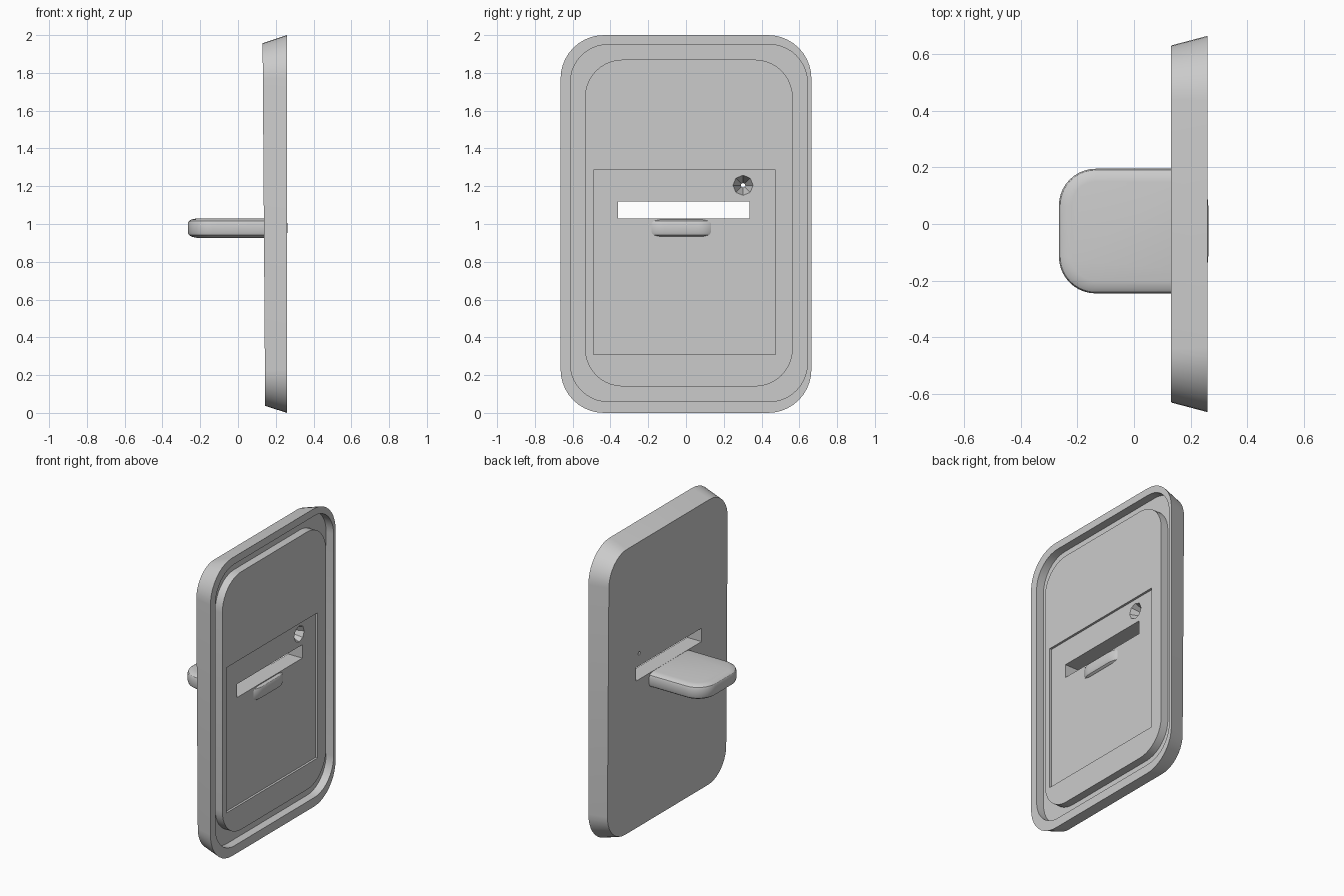
import bpy, bmesh
from math import cos, sin, pi, radians
from mathutils import Matrix, Vector

if "Cube" in bpy.data.objects:
    bpy.data.objects.remove(bpy.data.objects["Cube"])

grey = bpy.data.materials.new("plain grey")
grey.use_nodes = True
colour = (0.6, 0.6, 0.6, 1)
grey.diffuse_color = colour
grey.node_tree.nodes["Principled BSDF"].inputs["Base Color"].default_value = colour


def finish(name, bm):
    bmesh.ops.recalc_face_normals(bm, faces=bm.faces)
    mesh = bpy.data.meshes.new(name)
    bm.to_mesh(mesh)
    bm.free()
    mesh.materials.append(grey)
    obj = bpy.data.objects.new(name, mesh)
    bpy.context.collection.objects.link(obj)
    return obj


def select(obj):
    bpy.ops.object.select_all(action="DESELECT")
    obj.select_set(True)
    bpy.context.view_layer.objects.active = obj


def rounded_rect(cu, cv, hu, hv, radius, steps=10):
    """Counter-clockwise outline with rounded corners."""
    points = []
    for quarter, (su, sv) in enumerate([(1, 1), (-1, 1), (-1, -1), (1, -1)]):
        for i in range(steps + 1):
            a = (quarter + i / steps) * pi / 2
            points.append((cu + su * (hu - radius) + radius * cos(a),
                           cv + sv * (hv - radius) + radius * sin(a)))
    return points


def loft(name, rings, place):
    """Join outlines of equal length in order and cap both ends."""
    bm = bmesh.new()
    loops = [[bm.verts.new(place(u, v, w)) for u, v in outline]
             for outline, w in rings]
    for low, high in zip(loops, loops[1:]):
        for i in range(len(low)):
            j = (i + 1) % len(low)
            bm.faces.new((low[i], low[j], high[j], high[i]))
    bm.faces.new(loops[0][::-1])
    bm.faces.new(loops[-1])
    return finish(name, bm)


def box(name, low, high):
    bm = bmesh.new()
    low, high = Vector(low), Vector(high)
    size = Matrix.Diagonal((*(high - low), 1))
    bmesh.ops.create_cube(bm, size=1,
                          matrix=Matrix.Translation((low + high) / 2) @ size)
    return finish(name, bm)


def cut(target, cutter):
    cutter.hide_render = True
    mod = target.modifiers.new("cut", "BOOLEAN")
    mod.operation = "DIFFERENCE"
    mod.solver = "EXACT"
    mod.object = cutter
    select(target)
    bpy.ops.object.modifier_apply(modifier=mod.name)
    bpy.data.objects.remove(cutter)


FRONT, GROOVE, FLOOR = 0.26, 0.205, 0.243

# Plate: tapered side, rim, groove and raised centre panel
groove_outer = rounded_rect(0.015, 1.005, 0.627, 0.945, 0.2)
panel_edge = rounded_rect(0.015, 1.005, 0.55, 0.865, 0.2)
plate = loft("plate", [
    (rounded_rect(0, 0.997, 0.63, 0.96, 0.19), 0.137),
    (rounded_rect(0, 1.0, 0.664, 1.0, 0.23), FRONT),
    (groove_outer, FRONT),
    (groove_outer, GROOVE),
    (panel_edge, GROOVE),
    (panel_edge, FRONT - 0.002),
], lambda u, v, w: (w, u, v))

# Back face leans slightly
for vert in plate.data.vertices:
    if vert.co.x < 0.15:
        vert.co.x -= 0.007 * (vert.co.z - 1)

# Shallow rectangular recess and through slot
cut(plate, box("recess_cutter", (FLOOR, -0.49, 0.31), (0.4, 0.475, 1.285)))
cut(plate, box("slot_cutter", (0, -0.36, 1.03), (0.4, 0.335, 1.12)))

# Faceted conical hole, its tip just piercing the back
bm = bmesh.new()
bmesh.ops.create_cone(bm, cap_ends=True, segments=8, radius1=0.06, radius2=0.002,
                      depth=0.15,
                      matrix=Matrix.Translation((0.185, 0.302, 1.205))
                      @ Matrix.Rotation(-pi / 2, 4, "Y"))
cut(plate, finish("cone_cutter", bm))

# Tab: rounded slab reaching through the plate
layers = [(0.927, 0.045), (0.933, 0.018), (0.942, 0.005), (0.955, 0),
          (1.003, 0), (1.015, 0.005), (1.024, 0.018), (1.029, 0.045)]
tab = loft("tab", [
    (rounded_rect(-0.0015, -0.025, 0.2635 - inset, 0.22 - inset, 0.13 - inset), z)
    for z, inset in layers
], lambda u, v, w: (u, v, w))

for obj in (plate, tab):
    select(obj)
    bpy.ops.object.shade_smooth_by_angle(angle=radians(32))
